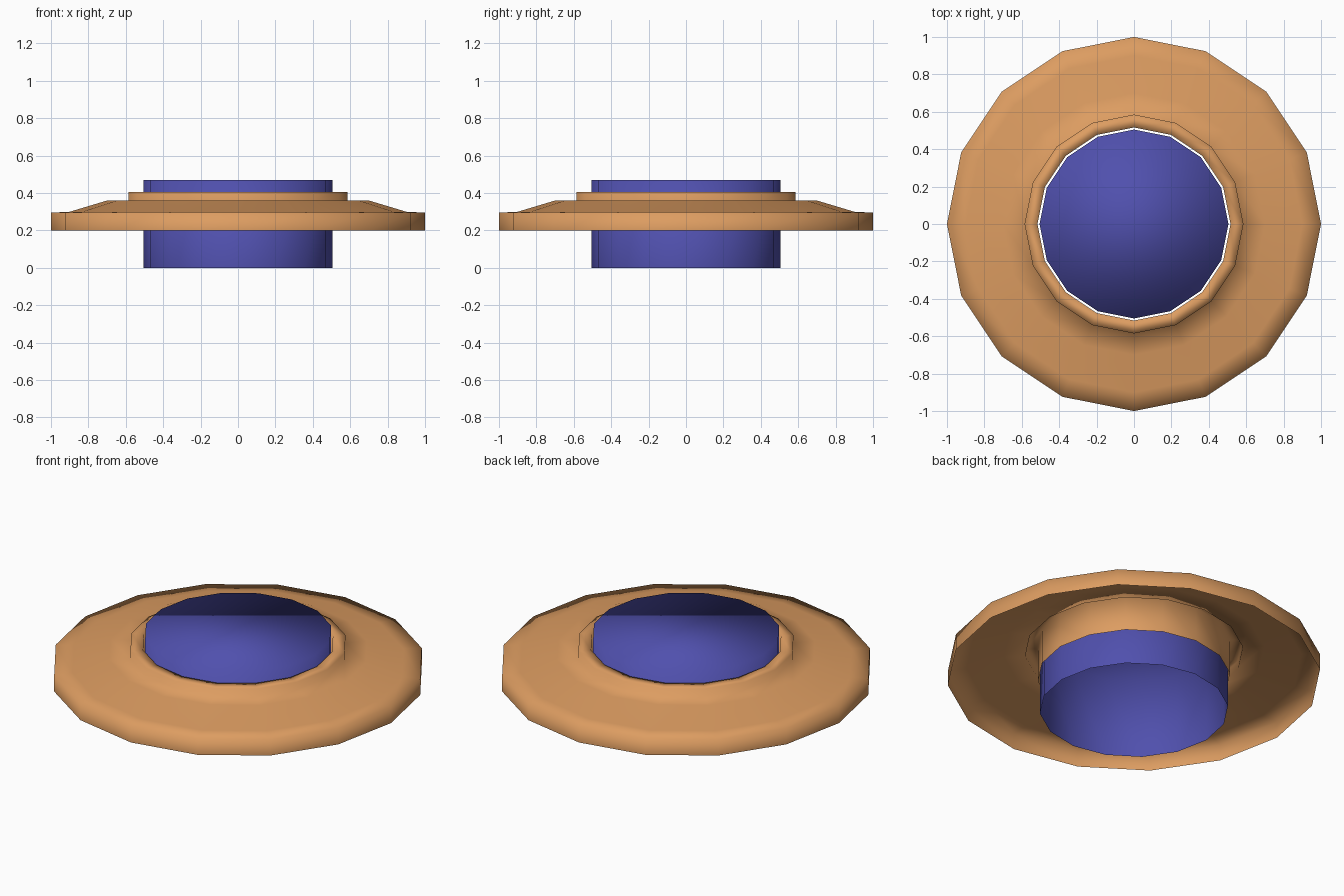
import bpy, bmesh, math

if "Cube" in bpy.data.objects:
    bpy.data.objects.remove(bpy.data.objects["Cube"])

SIDES = 16


def material(name, rgb):
    m = bpy.data.materials.new(name)
    m.diffuse_color = (*rgb, 1.0)
    m.use_nodes = True
    m.node_tree.nodes["Principled BSDF"].inputs["Base Color"].default_value = m.diffuse_color
    return m


def lathe(name, profile, mat, cap_top=False):
    """Revolve (radius, z) points into an open 16-sided sheet, smooth shaded."""
    bm = bmesh.new()
    rings = []
    for r, z in profile:
        rings.append([bm.verts.new((r * math.cos(2 * math.pi * i / SIDES),
                                    r * math.sin(2 * math.pi * i / SIDES), z))
                      for i in range(SIDES)])
    for a, b in zip(rings, rings[1:]):
        for i in range(SIDES):
            j = (i + 1) % SIDES
            bm.faces.new((a[i], a[j], b[j], b[i]))
    if cap_top:
        bm.faces.new(rings[-1])
    for f in bm.faces:
        f.smooth = True
    me = bpy.data.meshes.new(name)
    bm.to_mesh(me)
    bm.free()
    me.materials.append(mat)
    ob = bpy.data.objects.new(name, me)
    bpy.context.collection.objects.link(ob)
    return ob


tan = material("tan_orange", (0.72, 0.335, 0.12))
blue = material("indigo_blue", (0.08, 0.08, 0.42))

# Hollow flange: outer wall, sloped top, raised collar, inner sleeve
lathe("flange", [(1.0, 0.2), (1.0, 0.295), (0.9, 0.3), (0.7, 0.36),
                 (0.585, 0.36), (0.585, 0.405), (0.516, 0.405), (0.516, 0.2)], tan)

# Centre plug: open below, closed on top
lathe("plug", [(0.505, 0.0), (0.505, 0.47)], blue, cap_top=True)
